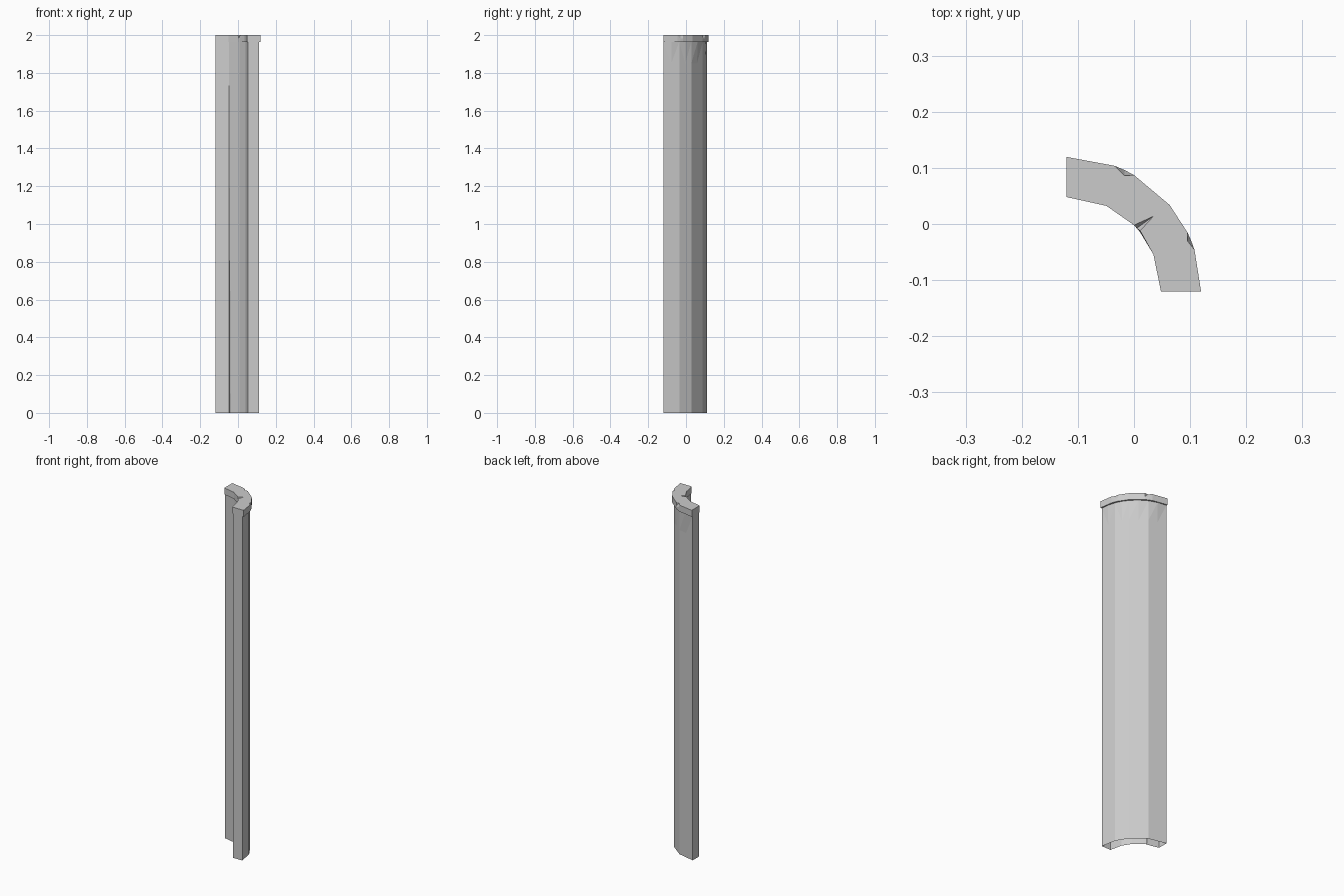
import bpy
import bmesh
from math import cos, sin, radians
from mathutils import Vector

if "Cube" in bpy.data.objects:
    bpy.data.objects.remove(bpy.data.objects["Cube"], do_unlink=True)

# Plain stone grey
stone = bpy.data.materials.new("stone grey")
stone.use_nodes = True
GREY = (0.6, 0.6, 0.6, 1)
stone.diffuse_color = GREY
stone.node_tree.nodes["Principled BSDF"].inputs["Base Color"].default_value = GREY

CENTRE = Vector((-0.12, -0.12))


def arc(radius, angles):
    """Points on the quarter circle, angles in degrees."""
    return [CENTRE + radius * Vector((cos(radians(a)), sin(radians(a)))) for a in angles]


def with_midpoints(points):
    """Add the middle of every chord, so a coarse ring matches a finer one."""
    out = [points[0]]
    for a, b in zip(points, points[1:]):
        out += [(a + b) / 2, b]
    return out


def loft(name, rings, close_bottom):
    """Join closed outlines, given as (height, points), from the bottom up."""
    bm = bmesh.new()
    loops = [[bm.verts.new((p[0], p[1], z)) for p in pts] for z, pts in rings]
    for low, high in zip(loops, loops[1:]):
        n = len(low)
        for i in range(n):
            j = (i + 1) % n
            bm.faces.new((low[i], low[j], high[j], high[i]))
    bm.faces.new(loops[-1])
    if close_bottom:
        bm.faces.new(list(reversed(loops[0])))
    bmesh.ops.remove_doubles(bm, verts=bm.verts, dist=0.0002)
    bmesh.ops.triangulate(bm, faces=[f for f in bm.faces if len(f.verts) > 3])
    bmesh.ops.recalc_face_normals(bm, faces=bm.faces)
    mesh = bpy.data.meshes.new(name)
    bm.to_mesh(mesh)
    bm.free()
    mesh.materials.append(stone)
    obj = bpy.data.objects.new(name, mesh)
    bpy.context.collection.objects.link(obj)
    return obj


# Shaft: coarse facets that become rounder in the neck, hollow underneath
coarse = [0, 21.4, 39.8, 64.5, 90]
fine = [0, 10.7, 21.4, 30.6, 39.8, 52, 64.5, 77, 90]
outer_low = with_midpoints(arc(0.231, coarse))
outer_high = arc(0.231, fine)
inner = arc(0.173, [90, 65, 42, 23, 0])
# A thin crack on the inner side tapers to nothing near the top
split = inner[1]
crack = [split, split + Vector((0.001, 0.012)), split + Vector((0.009, -0.006))]
inner_low = [inner[0]] + crack + inner[2:]
inner_high = [inner[0]] + [split] * 3 + inner[2:]
loft("shaft", [(0, outer_low + inner_low),
               (1.85, outer_low + inner_high),
               (1.965, outer_high + inner_high)], False)

# Cap: slightly wider slab with chipped upper edges
cap_outer = arc(0.2395, [0, 18, 22, 26, 40, 60, 64.5, 69, 90])
cap_inner = arc(0.168, [90, 65, 45, 42, 39, 23, 0])
chipped_outer = list(cap_outer)
chipped_outer[2] = Vector((0.095, -0.03))
chipped_outer[6] = Vector((-0.017, 0.086))
chipped_inner = list(cap_inner)
chipped_inner[2] = Vector((0.0, -0.002))
chipped_inner[3] = Vector((0.035, 0.014))
chipped_inner[4] = Vector((0.011, -0.012))
whole = cap_outer + cap_inner
loft("cap", [(1.963, whole), (1.982, whole), (2, chipped_outer + chipped_inner)], True)
